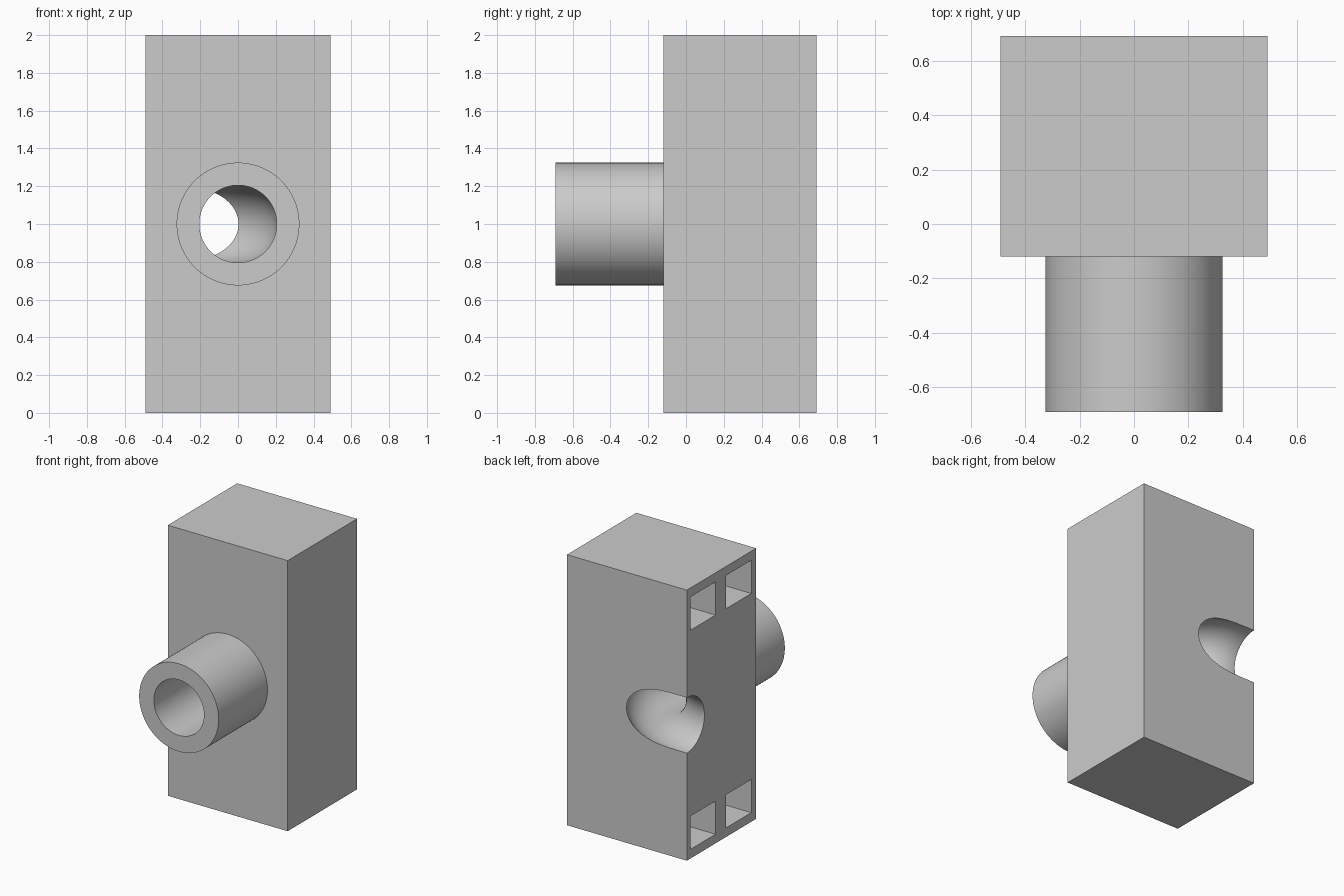
import bpy
import bmesh
from math import cos, sin, pi, radians
from mathutils import Matrix, Vector

cube = bpy.data.objects.get("Cube")
if cube:
    bpy.data.objects.remove(cube, do_unlink=True)

HALF_X, FRONT, BACK, HEIGHT = 0.49, -0.12, 0.69, 2.0
NOZZLE_R, BORE_R, SIDES = 0.325, 0.205, 96
MID_Z = HEIGHT / 2

# Plain grey material
grey = bpy.data.materials.new("light_grey")
grey.use_nodes = True
colour = (0.6, 0.6, 0.6, 1)
grey.diffuse_color = colour
grey.node_tree.nodes["Principled BSDF"].inputs["Base Color"].default_value = colour


def add_object(name, bm):
    bmesh.ops.recalc_face_normals(bm, faces=bm.faces)
    mesh = bpy.data.meshes.new(name)
    bm.to_mesh(mesh)
    bm.free()
    mesh.materials.append(grey)
    obj = bpy.data.objects.new(name, mesh)
    bpy.context.collection.objects.link(obj)
    return obj


def box(name, low, high):
    low, high = Vector(low), Vector(high)
    bm = bmesh.new()
    bmesh.ops.create_cube(bm, size=1, matrix=Matrix.Translation((low + high) / 2)
                          @ Matrix.Diagonal((*(high - low), 1)))
    return add_object(name, bm)


def sweep(name, path, radius):
    """Round tube along (point, heading) pairs lying in a level plane."""
    bm = bmesh.new()
    rings = []
    for (x, y), (dx, dy) in path:
        ring = []
        for i in range(SIDES):
            a = 2 * pi * i / SIDES
            side = radius * cos(a)
            ring.append(bm.verts.new((x + dy * side, y - dx * side,
                                      MID_Z + radius * sin(a))))
        rings.append(ring)
    for r0, r1 in zip(rings, rings[1:]):
        for i in range(SIDES):
            j = (i + 1) % SIDES
            bm.faces.new((r0[i], r0[j], r1[j], r1[i]))
    bm.faces.new(rings[0])
    bm.faces.new(rings[-1])
    return add_object(name, bm)


def combine(target, tool, operation):
    tool.hide_render = True
    mod = target.modifiers.new("combine", "BOOLEAN")
    mod.operation, mod.solver, mod.object = operation, "EXACT", tool
    bpy.context.view_layer.objects.active = target
    bpy.ops.object.modifier_apply(modifier=mod.name)
    bpy.data.objects.remove(tool, do_unlink=True)


# Block with the round nozzle on its front
body = box("block_with_nozzle", (-HALF_X, FRONT, 0), (HALF_X, BACK, HEIGHT))
nozzle = sweep("nozzle", [((0, -BACK), (0, 1)), ((0, FRONT + 0.1), (0, 1))], NOZZLE_R)
combine(body, nozzle, "UNION")

# Bore: straight through the nozzle, then a quarter bend out at the back corner
bend_y = BACK - HALF_X
path = [((0, -BACK - 0.1), (0, 1))]
STEPS = 40
for k in range(STEPS + 1):
    a = pi / 2 * k / STEPS
    path.append(((-HALF_X + HALF_X * cos(a), bend_y + HALF_X * sin(a)),
                 (-sin(a), cos(a))))
path.append(((-HALF_X - 0.1, BACK), (-1, 0)))
combine(body, sweep("bore", path, BORE_R), "DIFFERENCE")

# Four square pockets on the side, two at the top and two at the bottom
for y in (0.085, 0.5025):
    for z in (0.19, HEIGHT - 0.19):
        pocket = box("pocket", (-HALF_X - 0.1, y - 0.1475, z - 0.1225),
                     (-HALF_X + 0.3, y + 0.1475, z + 0.1225))
        combine(body, pocket, "DIFFERENCE")

# Smooth the round walls and keep the edges sharp
bpy.ops.object.select_all(action="DESELECT")
body.select_set(True)
bpy.context.view_layer.objects.active = body
bpy.ops.object.shade_smooth_by_angle(angle=radians(30))
